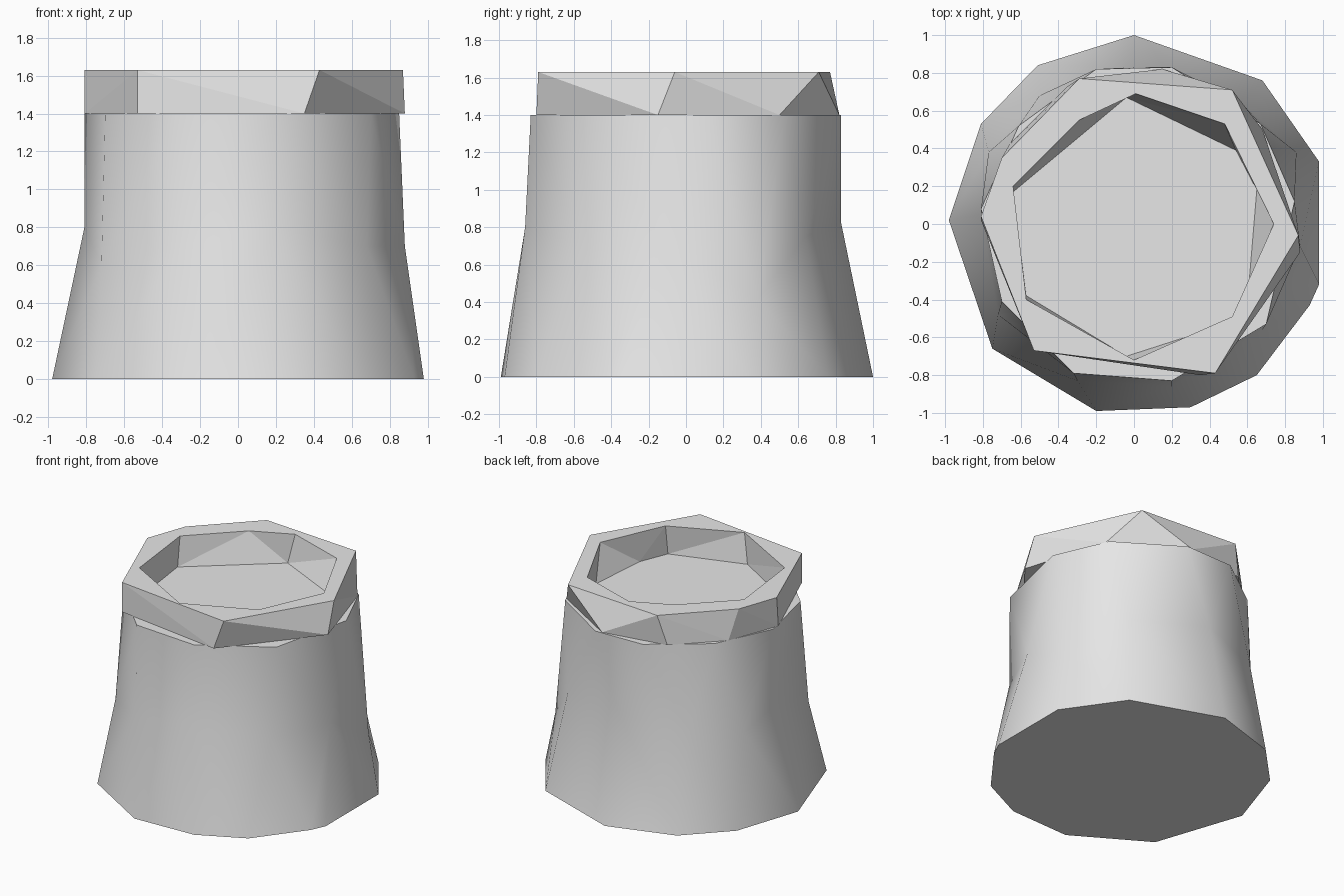
import bpy
import bmesh
from math import atan2, tau, radians

cube = bpy.data.objects.get("Cube")
if cube:
    bpy.data.objects.remove(cube, do_unlink=True)

# One plain grey for the whole model
grey = bpy.data.materials.new("stone_grey")
grey.use_nodes = True
colour = (0.8, 0.8, 0.8, 1)
grey.diffuse_color = colour
grey.node_tree.nodes["Principled BSDF"].inputs["Base Color"].default_value = colour


def angle(v):
    return atan2(v.co.y, v.co.x)


def add_loop(bm, points, z=0.0):
    """Add a loop of points, sorted by angle around the z axis."""
    verts = [bm.verts.new((*p, z)[:3]) for p in points]
    return sorted(verts, key=angle)


def zip_loops(bm, a, b):
    """Join two loops with triangles, whatever their point counts."""
    def at(loop, k):
        return angle(loop[k % len(loop)]) + tau * (k // len(loop))

    i = j = 0
    while i < len(a) or j < len(b):
        step_a = j >= len(b) or (i < len(a) and
                                 at(a, i) + at(a, i + 1) < at(b, j) + at(b, j + 1))
        p, q = a[i % len(a)], b[j % len(b)]
        if step_a:
            i += 1
            bm.faces.new((p, a[i % len(a)], q))
        else:
            j += 1
            bm.faces.new((p, b[j % len(b)], q))


def finish(bm, name):
    bmesh.ops.recalc_face_normals(bm, faces=bm.faces[:])
    mesh = bpy.data.meshes.new(name)
    bm.to_mesh(mesh)
    bm.free()
    mesh.materials.append(grey)
    obj = bpy.data.objects.new(name, mesh)
    bpy.context.collection.objects.link(obj)
    return obj


RIM_BASE, RIM_TOP = 1.4, 1.63

# Body: flared, rough-cut drum with a flat top and base
foot = [(0, 1), (-.51, .84), (-.81, .53), (-.98, .02), (-.75, -.66), (-.2, -.99),
        (.3, -.97), (.65, -.8), (.93, -.43), (.98, -.32), (.98, .33), (.68, .76)]
waist = [(0, .83, .82), (-.5, .68, .75), (-.77, .38, .7), (-.81, .05, .8),
         (-.72, -.48, .6), (-.3, -.83, .7), (.2, -.86, .8), (.68, -.56, .7),
         (.88, -.12, .7), (.86, .38, .42), (.57, .64, .75)]
shoulder = [(.2, -.83), (-.32, -.79), (-.7, -.41), (-.81, .08), (-.61, .52),
            (-.2, .82), (.2, .83), (.67, .53), (.85, .12), (.7, -.53)]
bm = bmesh.new()
low = add_loop(bm, foot)
mid = add_loop(bm, waist)
high = add_loop(bm, shoulder, RIM_BASE)
zip_loops(bm, low, mid)
zip_loops(bm, mid, high)
bm.faces.new(low)
bm.faces.new(high)
body = finish(bm, "body")
bpy.ops.object.select_all(action='DESELECT')
body.select_set(True)
bpy.context.view_layer.objects.active = body
bpy.ops.object.shade_smooth_by_angle(angle=radians(45))

# Rim: uneven faceted ring standing on the body
outer_top = [(-.29, .77), (.52, .71), (.87, -.06), (.43, -.79), (-.53, -.67),
             (-.81, .04), (-.7, .35)]
outer_base = [(.35, -.8), (.88, -.15), (.68, .5), (.15, .82), (-.35, .73),
              (-.66, .42), (-.81, .02), (-.53, -.67)]
inner_top = [(.01, .69), (.48, .53), (.74, 0), (.52, -.49), (0, -.72),
             (-.57, -.4), (-.64, .2), (-.29, .55)]
inner_base = [(-.04, .67), (.54, .39), (.65, .18), (.61, -.3), (.52, -.52),
              (-.04, -.7), (-.57, -.38), (-.64, .17)]
bm = bmesh.new()
loops = [add_loop(bm, outer_base, RIM_BASE), add_loop(bm, outer_top, RIM_TOP),
         add_loop(bm, inner_top, RIM_TOP), add_loop(bm, inner_base, RIM_BASE)]
for k, loop in enumerate(loops):
    zip_loops(bm, loop, loops[(k + 1) % len(loops)])
finish(bm, "rim")
